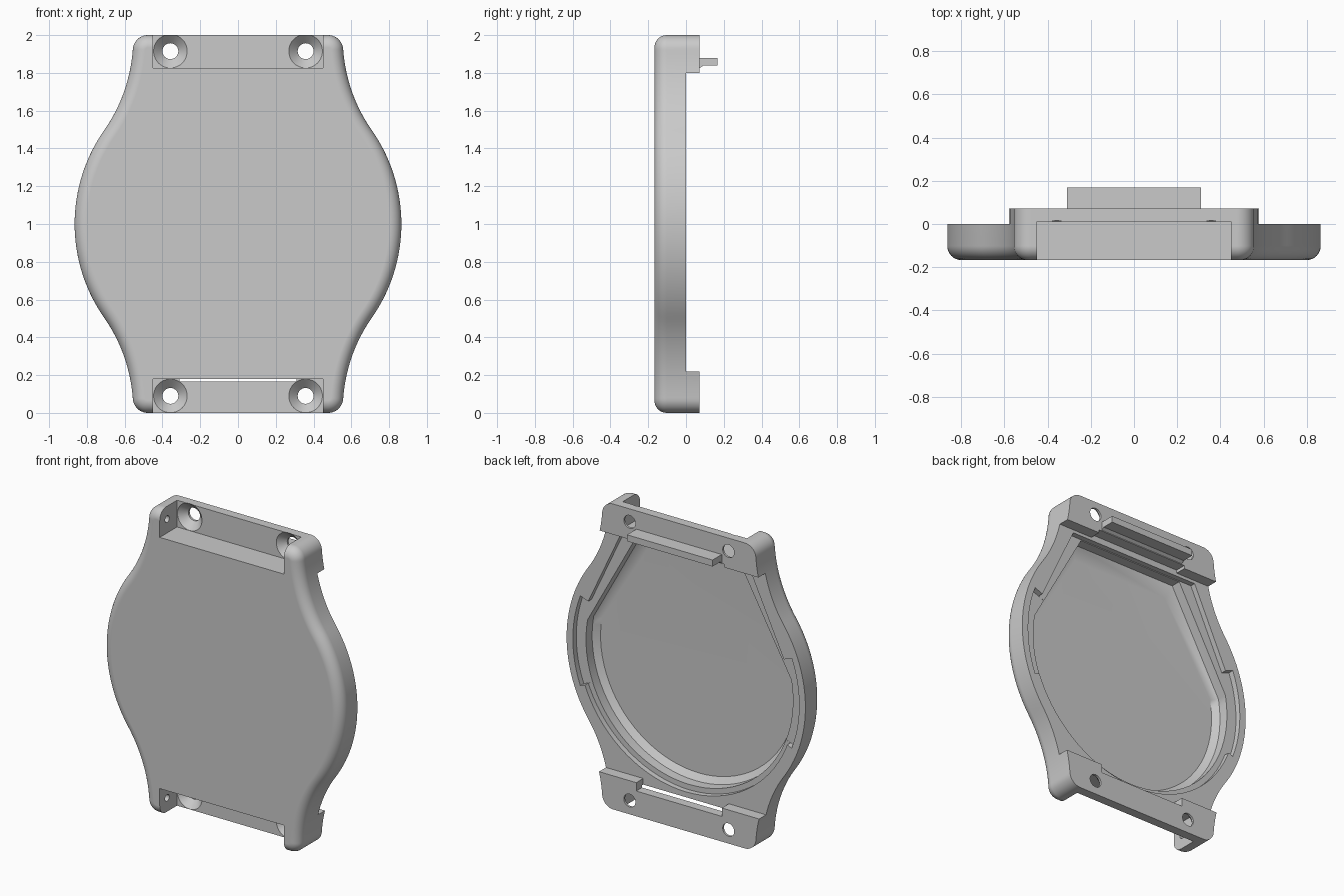
import bpy, bmesh
from math import sin, cos, radians, pi
from mathutils import Vector, Matrix

if "Cube" in bpy.data.objects:
    bpy.data.objects.remove(bpy.data.objects["Cube"])

grey = bpy.data.materials.new("plain grey")
grey.use_nodes = True
grey.diffuse_color = (0.59, 0.59, 0.59, 1)
grey.node_tree.nodes["Principled BSDF"].inputs["Base Color"].default_value = (0.59, 0.59, 0.59, 1)


def finish(name, bm):
    bmesh.ops.recalc_face_normals(bm, faces=bm.faces)
    mesh = bpy.data.meshes.new(name)
    bm.to_mesh(mesh)
    bm.free()
    mesh.materials.append(grey)
    ob = bpy.data.objects.new(name, mesh)
    bpy.context.collection.objects.link(ob)
    return ob


def loft(name, rings):
    """Skin a stack of matching closed loops and cap both ends."""
    bm = bmesh.new()
    loops = [[bm.verts.new(p) for p in ring] for ring in rings]
    n = len(loops[0])
    for a, b in zip(loops, loops[1:]):
        for i in range(n):
            j = (i + 1) % n
            bm.faces.new((a[i], a[j], b[j], b[i]))
    bm.faces.new(loops[0])
    bm.faces.new(loops[-1])
    return finish(name, bm)


def box(name, x0, x1, y0, y1, z0, z1):
    return loft(name, [[(x0, y, z0), (x1, y, z0), (x1, y, z1), (x0, y, z1)] for y in (y0, y1)])


def cone(name, r0, r1, x, z, y0, y1):
    angles = [2 * pi * i / 40 for i in range(40)]
    return loft(name, [[(x + r * cos(a), y, z + r * sin(a)) for a in angles]
                       for r, y in ((r0, y0), (r1, y1))])


def select(ob):
    bpy.ops.object.select_all(action='DESELECT')
    ob.select_set(True)
    bpy.context.view_layer.objects.active = ob


def cut(ob, cutter, operation='DIFFERENCE'):
    mod = ob.modifiers.new("cut", 'BOOLEAN')
    mod.operation = operation
    mod.solver = 'EXACT'
    mod.object = cutter
    cutter.hide_render = True
    select(ob)
    bpy.ops.object.modifier_apply(modifier=mod.name)
    bpy.data.objects.remove(cutter)


def arc(cx, cz, r, a0, a1, steps, side=1):
    """Points with outward normals; side -1 makes a hollow arc."""
    out = []
    for i in range(steps + 1):
        a = radians(a0 + (a1 - a0) * i / steps)
        n = Vector((cos(a), 0, sin(a)))
        out.append((Vector((cx, 0, cz)) + n * r, n * side))
    return out


# Quarter outline: round belly, hollow flank, rounded lug corner
R, F = 0.865, 0.85
bend = radians(35)
quarter = (arc(0, 0, R, 0, 35, 18)
           + arc((R + F) * cos(bend), (R + F) * sin(bend), F, 215, 184.5, 16, -1)[1:]
           + arc(0.477, 0.92, 0.08, 3, 90, 10))


def flip(points, sx, sz):
    s = Vector((sx, 1, sz))
    return [(p * s, n * s) for p, n in points]


outline = (quarter + flip(quarter, -1, 1)[::-1]
           + flip(quarter, -1, -1)[1:] + flip(quarter, 1, -1)[::-1][:-1])


def ring(y, inset):
    return [p - n * inset + Vector((0, y, 1)) for p, n in outline]


# Shell with a rounded front edge
E, FRONT, BACK = 0.065, -0.167, 0.072
steps = [radians(90 * i / 8) for i in range(9)]
shell = loft("case_shell", [ring(BACK, 0)]
             + [ring(FRONT + E - E * sin(a), E - E * cos(a)) for a in steps])

# Back face lowered between the end blocks
cut(shell, box("back_cut", -1, 1, 0, 0.3, 0.22, 1.80))


# Cavity outline: round below, straight shoulders and a flat top
def cavity_ring(y, r, cx, cz):
    angles = [radians(170 + 200 * i / 48) for i in range(49)]
    pts = [(r * cos(a), y, 1 + r * sin(a)) for a in angles]
    return pts + [(cx, y, 1 + cz), (-cx, y, 1 + cz)]


cut(shell, loft("opening", [cavity_ring(0.03, 0.785, 0.47, 0.78),
                            cavity_ring(-0.035, 0.785, 0.47, 0.78)]))
cut(shell, loft("cavity", [cavity_ring(0.02, 0.75, 0.38, 0.775),
                           cavity_ring(-0.10, 0.75, 0.38, 0.775),
                           cavity_ring(-0.13, 0.71, 0.35, 0.69)]))

# Curved snap notches in both side rims
for s in (-1, 1):
    edge = [p for p, n in arc(0, 0, 0.82, -21, 21, 12) + arc(0, 0, 0.70, 21, -21, 12)]
    cut(shell, loft("notch", [[(p.x * s, y, 1 + p.z) for p in edge] for y in (-0.036, 0.05)]))

# Strap pockets at the front of both ends, and the gaps behind them
FLOOR = 0.012
cut(shell, box("top_pocket", -0.45, 0.45, -0.3, FLOOR, 1.825, 2.2))
cut(shell, box("bottom_pocket", -0.45, 0.45, -0.3, FLOOR, -0.2, 0.18))
cut(shell, box("top_gap", -0.33, 0.33, 0, 0.3, 1.7, 1.82))
cut(shell, box("bottom_slot", -0.31, 0.31, 0, 0.3, 0.165, 0.4))

# Countersunk screw holes and strap pin holes
for z in (0.09, 1.915):
    for s in (-1, 1):
        x = 0.358 * s
        cut(shell, cone("countersink", 0.09, 0.042, x, z, FLOOR - 0.001, 0.058))
        cut(shell, cone("screw_hole", 0.042, 0.042, x, z, -0.01, 0.2))
        pin = cone("pin_hole", 0.022, 0.022, 0, 0, 0, 0.08)
        pin.data.transform(Matrix.Translation((0.43 * s, -0.09, z))
                           @ Matrix.Rotation(-s * pi / 2, 4, 'Z'))
        cut(shell, pin)

# Hooked tongue behind the top bar
profile = [(0.05, 1.825), (0.072, 1.825), (0.09, 1.838), (0.168, 1.838),
           (0.168, 1.88), (0.05, 1.88)]
tongue = loft("tongue", [[(x, y, z) for y, z in profile] for x in (-0.31, 0.31)])
cut(shell, tongue, 'UNION')

# Smooth curves, with flat faces kept flat
select(shell)
bpy.ops.object.shade_smooth_by_angle(angle=radians(30))
weighted = shell.modifiers.new("flat_faces", 'WEIGHTED_NORMAL')
weighted.keep_sharp = True
